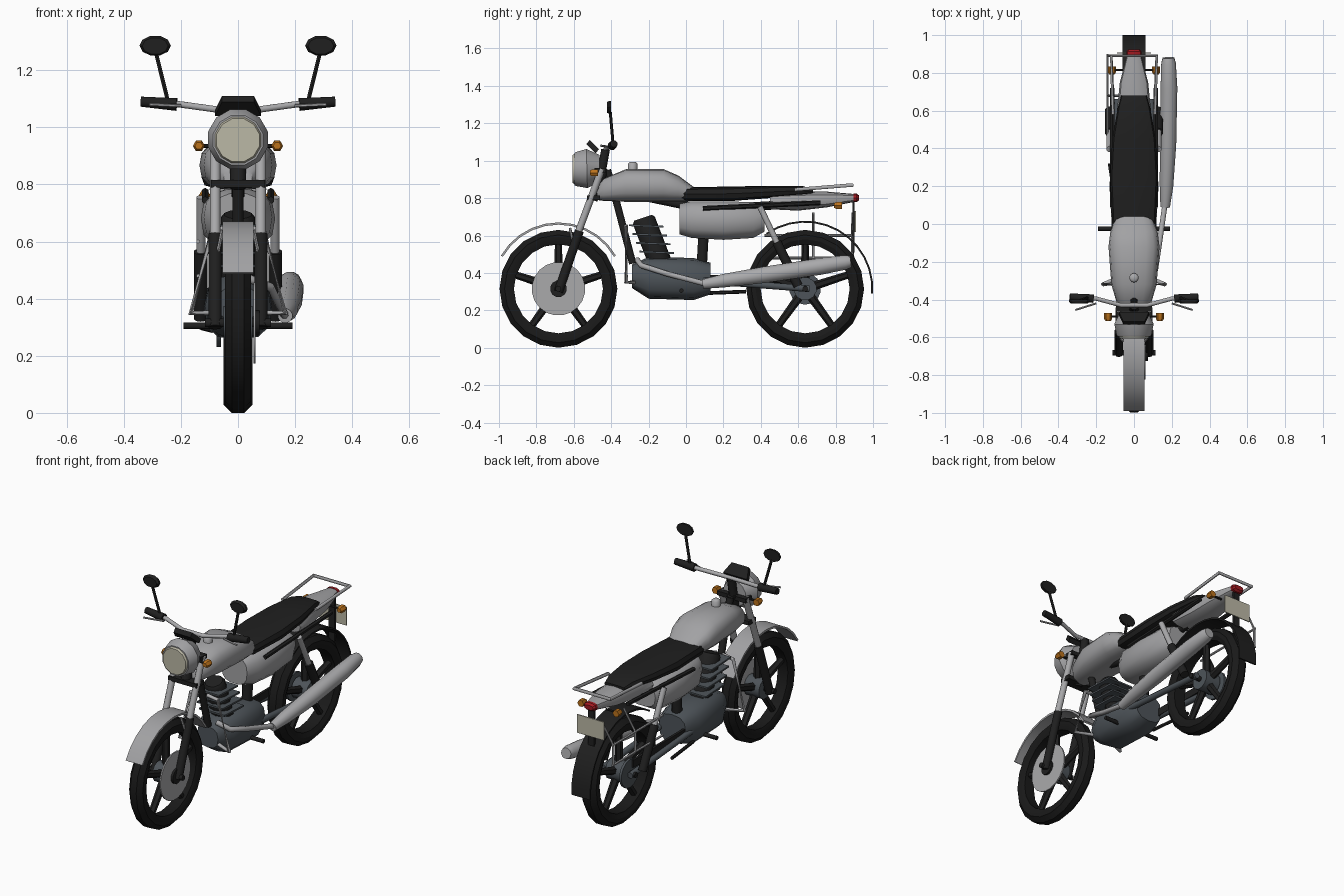
import bpy, bmesh, math
from mathutils import Vector as V

if "Cube" in bpy.data.objects:
    bpy.data.objects.remove(bpy.data.objects["Cube"])


def mat(name, r, g, b):
    m = bpy.data.materials.new(name)
    m.diffuse_color = (r, g, b, 1)
    m.use_nodes = True
    m.node_tree.nodes["Principled BSDF"].inputs["Base Color"].default_value = m.diffuse_color
    return m


PAINT = mat("silver_paint", 0.36, 0.36, 0.37)
METAL = mat("bright_metal", 0.40, 0.40, 0.41)
BLACK = mat("black", 0.014, 0.014, 0.014)
RUBBER = mat("tyre_rubber", 0.010, 0.010, 0.010)
ENGINE = mat("engine_grey", 0.075, 0.088, 0.10)
CREAM = mat("cream", 0.50, 0.48, 0.38)
AMBER = mat("amber", 0.50, 0.17, 0.012)
RED = mat("red", 0.36, 0.01, 0.015)


def skin(name, rings, m, closed=False, smooth=35):
    """Join equal-sized rings of points into one surface."""
    bm = bmesh.new()
    vs = [[bm.verts.new(p) for p in r] for r in rings]
    n, k = len(vs[0]), len(vs)
    for i in range(k if closed else k - 1):
        a, b = vs[i], vs[(i + 1) % k]
        for j in range(n):
            bm.faces.new((a[j], a[(j + 1) % n], b[(j + 1) % n], b[j]))
    if not closed:
        bm.faces.new(vs[0])
        bm.faces.new(vs[-1])
    bmesh.ops.recalc_face_normals(bm, faces=bm.faces)
    me = bpy.data.meshes.new(name)
    bm.to_mesh(me)
    bm.free()
    me.materials.append(m)
    ob = bpy.data.objects.new(name, me)
    bpy.context.collection.objects.link(ob)
    if smooth:
        bpy.context.view_layer.objects.active = ob
        ob.select_set(True)
        bpy.ops.object.shade_smooth_by_angle(angle=math.radians(smooth))
        ob.select_set(False)
    return ob


def tube(name, pts, r, m, n=8, smooth=50):
    """Round bar along points; r is one radius or one per point."""
    pts = [V(p) for p in pts]
    rs = r if isinstance(r, (list, tuple)) else [r] * len(pts)
    rings = []
    for i, p in enumerate(pts):
        t = V((0, 0, 0))
        if i:
            t += (p - pts[i - 1]).normalized()
        if i < len(pts) - 1:
            t += (pts[i + 1] - p).normalized()
        t.normalize()
        u = t.cross(V((0, 0, 1)) if abs(t.z) < 0.9 else V((0, 1, 0))).normalized()
        w = t.cross(u)
        rings.append([p + rs[i] * (math.cos(a) * u + math.sin(a) * w)
                      for a in [math.tau * (j + 0.5) / n for j in range(n)]])
    return skin(name, rings, m, smooth=smooth)


def loft(name, secs, m, n=12, e=0.75, x=0, smooth=35):
    """Body along y from sections (y, z low, z high, half width)."""
    def pw(c):
        return math.copysign(abs(c) ** e, c)
    rings = [[(x + hw * pw(math.cos(a)), y, (lo + hi) / 2 + (hi - lo) / 2 * pw(math.sin(a)))
              for a in [math.tau * j / n for j in range(n)]] for y, lo, hi, hw in secs]
    return skin(name, rings, m, smooth=smooth)


def sweep(name, prof, cy, cz, m, a0=-90, a1=270, n=20):
    """Turn a profile of (x, radius) about a wheel axle."""
    full = a1 - a0 == 360
    angs = [math.radians(a0 + (a1 - a0) * i / n) for i in range(n if full else n + 1)]
    rings = [[(x, cy + r * math.cos(a), cz + r * math.sin(a)) for x, r in prof] for a in angs]
    return skin(name, rings, m, closed=full, smooth=25)


def box(name, x0, x1, y0, y1, z0, z1, m):
    return skin(name, [[(x0, y, z0), (x1, y, z0), (x1, y, z1), (x0, y, z1)] for y in (y0, y1)], m, smooth=0)


FY, RY, AZ = -0.682, 0.637, 0.315
SIDES = (("left", -1), ("right", 1))

# Wheels: tyre, five spokes, hub
for nm, cy, w in (("front", FY, 0.045), ("rear", RY, 0.05)):
    sweep(nm + "_tyre", [(-w * .75, .238), (-w, .265), (-w, .288), (-w * .45, .315),
                         (w * .45, .315), (w, .288), (w, .265), (w * .75, .238)], cy, AZ, RUBBER)
    for i in range(5):
        a = math.radians(90 + 72 * i)
        d = V((0, math.cos(a), math.sin(a)))
        c = V((0, cy, AZ))
        tube(f"{nm}_spoke_{i}", [c + d * .03, c + d * .245], [.024, .019], BLACK, 6)
    tube(nm + "_hub", [(-.05, cy, AZ), (.05, cy, AZ)], .062, ENGINE, 12)
    tube(nm + "_axle", [(-.115, cy, AZ), (.115, cy, AZ)], .016, BLACK)
tube("brake_disc", [(.054, FY, AZ), (.062, FY, AZ)], .143, METAL, 20)
tube("brake_disc_centre", [(.06, FY, AZ), (.075, FY, AZ)], .045, BLACK, 12)
tube("chain_sprocket", [(-.075, RY, AZ), (-.06, RY, AZ)], .085, ENGINE, 14)

# Mudguards
sweep("front_mudguard", [(-.055, .343), (-.055, .355), (.055, .355), (.055, .343)], FY, AZ, PAINT, 30, 150, 10)
sweep("rear_mudguard", [(-.062, .354), (-.062, .364), (.062, .364), (.062, .354)], RY, AZ, BLACK, -4, 125, 12)

# Left and right parts
for nm, s in SIDES:
    # Front fork and handlebar end
    tube(nm + "_fork_upper", [(s * .08, -.45, .955), (s * .08, -.575, .62)], .019, METAL, 10)
    tube(nm + "_fork_lower", [(s * .08, -.57, .625), (s * .08, FY, .30)], .024, BLACK, 10)
    tube(nm + "_mudguard_stay", [(s * .055, -.62, .64), (s * .075, -.6, .54)], .007, METAL, 6)
    tube(nm + "_grip", [(s * .215, -.395, 1.08), (s * .34, -.385, 1.09)], [.024, .019], BLACK, 8)
    tube(nm + "_lever", [(s * .2, -.42, 1.075), (s * .31, -.455, 1.08)], .006, METAL, 6)
    tube(nm + "_mirror_stem", [(s * .245, -.39, 1.09), (s * .287, -.405, 1.26)], .008, BLACK, 6)
    loft(nm + "_mirror", [(-.422, 1.255, 1.315, .045), (-.412, 1.25, 1.322, .055), (-.4, 1.25, 1.322, .055)],
         BLACK, 10, 1, s * .29)
    # Indicators
    for end, x, y, z in (("front", .137, -.49, .935), ("rear", .117, .815, .76)):
        tube(f"{nm}_{end}_indicator_stalk", [(s * .04, y, z), (s * x, y, z)], .007, BLACK, 6)
        loft(f"{nm}_{end}_indicator", [(y - .024, z - .013, z + .013, .014), (y - .012, z - .021, z + .021, .021),
                                       (y + .02, z - .021, z + .021, .021)], AMBER, 6, 1, s * x)
    # Rear shock and swingarm
    tube(nm + "_shock_upper", [(s * .13, .395, .755), (s * .13, .49, .555)], .017, METAL, 8)
    tube(nm + "_shock_lower", [(s * .13, .485, .565), (s * .13, .60, .33)], .025, BLACK, 10)
    tube(nm + "_swingarm", [(s * .09, .08, .36), (s * .09, .66, AZ)], .019, ENGINE)
    tube(nm + "_seat_rail", [(s * .115, .09, .745), (s * .115, .72, .775)], .013, BLACK, 6)
    # Crash guard and footpeg
    tube(nm + "_crash_guard", [(s * .02, -.32, .65), (s * .09, -.32, .64), (s * .165, -.32, .35),
                               (s * .05, -.27, .35)], .011, METAL)
    tube(nm + "_footpeg", [(s * .05, -.025, .305), (s * .19, -.025, .305)], .012, BLACK)

# Handlebar, fork clamps, headlamp, instruments
tube("handlebar", [(-.27, -.39, 1.085), (-.2, -.395, 1.08), (-.07, -.43, 1.062), (.07, -.43, 1.062),
                   (.2, -.395, 1.08), (.27, -.39, 1.085)], .012, METAL)
box("upper_fork_clamp", -.095, .095, -.49, -.43, .935, .96, BLACK)
box("lower_fork_clamp", -.095, .095, -.53, -.46, .79, .815, BLACK)
tube("handlebar_riser", [(0, -.45, .95), (0, -.43, 1.06)], .025, BLACK)
tube("headlamp_shell", [(0, -.595, .955), (0, -.585, .955), (0, -.53, .958), (0, -.462, .958)],
     [.09, .095, .108, .075], PAINT, 12, 35)
tube("headlamp_lens", [(0, -.606, .955), (0, -.59, .955)], [.078, .086], CREAM, 12)
skin("instrument_panel", [[(-h, y, z), (h, y, z), (h, y - .018, z - .022), (-h, y - .018, z - .022)]
                          for y, z, h in ((-.465, 1.062, .08), (-.515, 1.11, .056))], BLACK, smooth=0)

# Tank and cap
loft("fuel_tank", [(-.475, .79, .86, .05), (-.44, .785, .905, .085), (-.32, .78, .955, .12),
                   (-.12, .78, .955, .135), (-.04, .78, .92, .125), (.04, .785, .86, .095)], PAINT, 16, .75, 0, 40)
tube("fuel_cap", [(0, -.285, .94), (0, -.285, .985), (0, -.285, .993)], [.025, .025, .015], METAL, 10)

# Seat, side panels, tail
loft("seat", [(-.05, .80, .85, .10), (0, .785, .858, .115), (.25, .785, .862, .127), (.45, .80, .866, .115),
              (.62, .815, .866, .085), (.68, .825, .845, .068)], BLACK, 12, .55)
loft("side_panels", [(-.035, .605, .77, .085), (.03, .585, .785, .12), (.2, .575, .785, .13),
                     (.36, .585, .78, .12), (.42, .62, .76, .09)], PAINT, 14, .75, 0, 45)
loft("tail_cowl", [(.45, .74, .825, .10), (.6, .733, .835, .09), (.75, .75, .835, .075), (.9, .78, .822, .036)],
     PAINT, 12, .75)
loft("tail_lamp", [(.895, .777, .825, .04), (.912, .777, .825, .04), (.925, .787, .815, .03)], RED, 10, .8)
tube("rear_rack", [(-.11, .58, .845), (-.12, .89, .87), (.12, .89, .87), (.11, .58, .845)], .01, METAL)
box("number_plate", -.09, .09, .902, .908, .62, .73, CREAM)
box("number_plate_bracket", -.02, .02, .89, .901, .51, .78, BLACK)

# Frame
tube("frame_down_tube", [(0, -.42, .95), (0, -.385, .83), (0, -.285, .45)], .021, BLACK)
tube("frame_steering_head", [(0, -.44, .96), (0, -.50, .79)], .03, BLACK)
tube("frame_backbone", [(0, -.43, .85), (0, .1, .74), (0, .7, .775)], .025, BLACK)
tube("frame_seat_post", [(0, .1, .72), (0, .08, .36)], .03, BLACK)

# Engine, cylinder and fins
loft("engine_case", [(-.29, .32, .445, .07), (-.2, .262, .485, .115), (.04, .255, .48, .12), (.13, .285, .455, .09)],
     ENGINE, 12, .75)
tube("engine_cylinder", [(0, -.14, .46), (0, -.225, .68), (0, -.23, .695)], [.062, .062, .05], BLACK, 10)
for i in range(4):
    z = .505 + i * .047
    y = -.14 - (z - .46) * .386
    skin(f"cooling_fin_{i}", [[(sx * .085, y + sy * .092, zz - sy * .004) for sx, sy in
                               ((-1, -1), (1, -1), (1, 1), (-1, 1))] for zz in (z, z + .01)], ENGINE, smooth=0)

# Exhaust
tube("exhaust_pipe", [(.04, -.26, .47), (.115, -.24, .44), (.135, -.1, .395), (.165, .11, .34)], .015, METAL)
tube("silencer", [(.165, .09, .34), (.172, .2, .358), (.18, .42, .39), (.185, .72, .435), (.183, .85, .456),
                  (.182, .88, .46)], [.026, .037, .045, .046, .04, .032], METAL, 12)

# Left-hand wheel guard, chain cover and stand
for i, z in enumerate((.60, .48)):
    tube(f"wheel_guard_bar_{i}", [(-.14, .42, z), (-.14, .9, z)], .007, METAL, 6)
for i, y in enumerate((.68, .89)):
    tube(f"wheel_guard_post_{i}", [(-.14, y, .48), (-.14, y, .60), (-.06, y, .72)], .007, METAL, 6)
box("chain_cover", -.085, -.07, .12, .62, .345, .39, BLACK)
tube("side_stand", [(-.09, .06, .29), (-.13, .32, .30)], .01, BLACK, 6)
